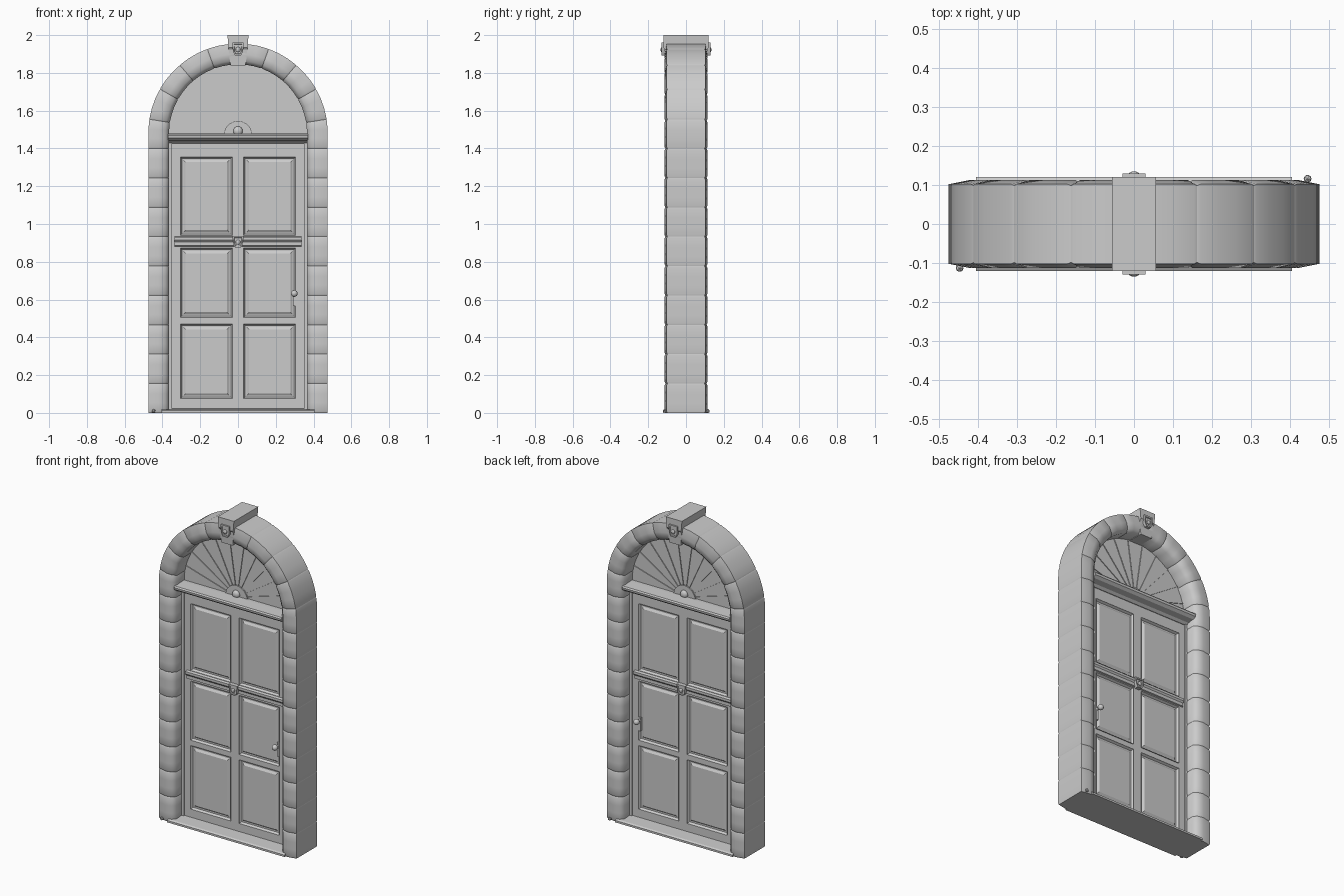
import bpy, bmesh, math
from mathutils import Matrix, Vector

if "Cube" in bpy.data.objects:
    bpy.data.objects.remove(bpy.data.objects["Cube"])

grey = bpy.data.materials.new("stone_grey")
grey.diffuse_color = (0.6, 0.6, 0.6, 1)
grey.use_nodes = True
grey.node_tree.nodes["Principled BSDF"].inputs["Base Color"].default_value = grey.diffuse_color
SPRING, ROUT, RIN = 1.48, 0.475, 0.365


def finish(name, bm, smooth=None):
    bmesh.ops.recalc_face_normals(bm, faces=bm.faces)
    me = bpy.data.meshes.new(name)
    bm.to_mesh(me)
    bm.free()
    ob = bpy.data.objects.new(name, me)
    bpy.context.collection.objects.link(ob)
    me.materials.append(grey)
    if smooth is not None:
        bpy.context.view_layer.objects.active = ob
        ob.select_set(True)
        bpy.ops.object.shade_smooth_by_angle(angle=math.radians(smooth))
        ob.select_set(False)
    return ob


def loft(bm, rings):
    """Skin closed rings of points and cap both ends."""
    vs = [[bm.verts.new(p) for p in r] for r in rings]
    n = len(vs[0])
    for a, b in zip(vs, vs[1:]):
        for i in range(n):
            bm.faces.new((a[i], a[(i + 1) % n], b[(i + 1) % n], b[i]))
    bm.faces.new(vs[0])
    bm.faces.new(vs[-1])


def box(bm, x0, x1, y0, y1, z0, z1):
    loft(bm, [[(x0, y0, z), (x1, y0, z), (x1, y1, z), (x0, y1, z)] for z in (z0, z1)])


def ball(bm, r, loc, scale=(1, 1, 1), seg=12):
    bmesh.ops.create_uvsphere(bm, u_segments=seg, v_segments=max(4, seg * 2 // 3), radius=r,
                              matrix=Matrix.Translation(loc) @ Matrix.Diagonal((*scale, 1)))


def mirror(ob, x=False, y=False):
    m = ob.modifiers.new("mirror", "MIRROR")
    m.use_axis = (x, y, False)
    return ob


# Stone surround: blocks follow a path up the jamb and around the arch
def station(s):
    """s < SPRING is a height on the jamb, above it the arc length at the outer radius."""
    a = max(0, s - SPRING) / ROUT
    return math.cos(a), math.sin(a), min(s, SPRING)


def stone_ring(s, shrink):
    c, sn, z = station(s)
    prof = [(ROUT, 0.102), (0.42, 0.113), (0.385, 0.105), (RIN, 0.085)]
    prof = prof + [(r, -y) for r, y in reversed(prof)]
    return [((0.42 + (r - 0.42) * shrink) * c, y * shrink, z + (0.42 + (r - 0.42) * shrink) * sn)
            for r, y in prof]


cuts = [i * 0.1555 for i in range(10)]
cuts += [SPRING + ROUT * math.radians(a) for a in (9, 29.5, 49.5, 70, 90)]
bm = bmesh.new()
for a, b in zip(cuts, cuts[1:]):
    e = 0.008
    loft(bm, [stone_ring(a + (b - a) * t, k) for t, k in
              ((0, 0.965), (0.05, 1), (0.35, 1), (0.65, 1), (0.95, 1), (1, 0.965))])
mirror(finish("stone_surround", bm, 50), x=True)

# Keystone: tapered block with a projecting cap
bm = bmesh.new()
loft(bm, [[(-w, -d, z), (w, -d, z), (w, d, z), (-w, d, z)] for w, d, z in
          ((0.04, 0.108, 1.84), (0.05, 0.113, 1.925), (0.05, 0.12, 1.935), (0.056, 0.12, 2.0))])
finish("keystone", bm)


# Shield badges on the keystone and the middle rail
def shield(name, y0, y1, z0, z1, w):
    bm = bmesh.new()
    h = z1 - z0
    out = [(-w, z1), (w, z1), (w * 0.9, z0 + h * 0.35), (w * 0.5, z0 + h * 0.08),
           (-w * 0.5, z0 + h * 0.08), (-w * 0.9, z0 + h * 0.35)]
    zc = (z0 + z1) / 2
    loft(bm, [[(x * k, -y, zc + (z - zc) * k) for x, z in out]
              for y, k in ((y0, 1), (y1, 1), (y1, 0.75), (y1 - 0.006, 0.68))])
    ball(bm, w * 0.45, (0, -y1 + 0.002, zc), (1, 0.5, 1))
    mirror(finish(name, bm, 30), y=True)


shield("keystone_badge", 0.10, 0.13, 1.885, 1.962, 0.03)
shield("rail_badge", 0.02, 0.052, 0.87, 0.937, 0.029)

# Door leaf: gridded face with six raised panels, mirrored to the back
xs = [-0.365, -0.305, -0.03, 0.03, 0.305, 0.365]
zs = [0.015, 0.075, 0.47, 0.505, 0.872, 0.94, 1.355, 1.45]
bm = bmesh.new()
grid = [[bm.verts.new((x, -0.026, z)) for x in xs] for z in zs]
panels = []
for j in range(len(zs) - 1):
    for i in range(len(xs) - 1):
        f = bm.faces.new((grid[j][i], grid[j][i + 1], grid[j + 1][i + 1], grid[j + 1][i]))
        if i % 2 and j % 2:
            panels.append(f)
for width, dy in ((0.006, -0.005), (0.008, 0.014), (0.008, 0.0), (0.012, -0.008)):
    bmesh.ops.inset_individual(bm, faces=panels, thickness=width, use_even_offset=True)
    for v in {v for f in panels for v in f.verts}:
        v.co.y += dy
mirror(finish("door_leaf", bm), y=True)

# Thin door frame against the stone
bm = bmesh.new()
box(bm, 0.35, 0.385, -0.034, 0.034, 0.015, 1.45)
mirror(finish("door_frame", bm), x=True)


# Horizontal mouldings run along x
def moulding(name, half, prof, smooth=None):
    bm = bmesh.new()
    ring = prof + [(-y, z) for y, z in reversed(prof)]
    loft(bm, [[(x, y, z) for y, z in ring] for x in (-half, half)])
    finish(name, bm, smooth)


moulding("middle_rail", 0.335, [(-0.02, 0.88), (-0.034, 0.885), (-0.034, 0.905),
                                (-0.042, 0.915), (-0.042, 0.93), (-0.02, 0.936)])
moulding("cornice", 0.37, [(-0.03, 1.425), (-0.045, 1.437), (-0.085, 1.442), (-0.102, 1.455),
                           (-0.104, 1.468), (-0.098, 1.476), (-0.03, 1.48)])
moulding("sill", 0.405, [(-0.12, 0.0), (-0.12, 0.012), (-0.11, 0.018), (-0.03, 0.022)])

# Fanlight: half disc, thin radiating ribs and a hub
def half_disc(name, r, d, smooth=None):
    bm = bmesh.new()
    pts = [(r * math.cos(math.pi * i / 24), SPRING - 0.01 + r * math.sin(math.pi * i / 24)) for i in range(25)]
    loft(bm, [[(x, y, z) for x, z in pts] for y in (-d, d)])
    finish(name, bm, smooth)


half_disc("fanlight", 0.38, 0.008)
half_disc("fanlight_hub", 0.075, 0.016, 30)
bm = bmesh.new()
for i in range(1, 11):
    sub = bmesh.new()
    box(sub, 0.07, 0.375, -0.013, 0.013, -0.0015, 0.0015)
    sub.transform(Matrix.Translation((0, 0, SPRING - 0.01)) @ Matrix.Rotation(-math.pi * i / 11, 4, 'Y'))
    me = bpy.data.meshes.new("rib")
    sub.to_mesh(me)
    sub.free()
    bm.from_mesh(me)
    bpy.data.meshes.remove(me)
finish("fanlight_ribs", bm)
bm = bmesh.new()
ball(bm, 0.025, (0, -0.018, 1.492), (1, 0.7, 1))
mirror(finish("hub_boss", bm, 60), y=True)

# Door knob, stem and keyhole plate on both sides
bm = bmesh.new()
ball(bm, 0.018, (0.298, -0.062, 0.632))
bmesh.ops.create_cone(bm, cap_ends=True, segments=12, radius1=0.007, radius2=0.007, depth=0.04,
                      matrix=Matrix.Translation((0.298, -0.04, 0.632)) @ Matrix.Rotation(math.pi / 2, 4, 'X'))
box(bm, 0.290, 0.306, -0.032, -0.02, 0.565, 0.65)
mirror(finish("door_knob", bm, 40), y=True)

# Two pebbles beside the jambs
bm = bmesh.new()
for x, y in ((-0.447, -0.113), (0.445, 0.116)):
    bmesh.ops.create_icosphere(bm, subdivisions=1, radius=0.011, matrix=Matrix.Translation((x, y, 0.0095)))
finish("pebbles", bm)
